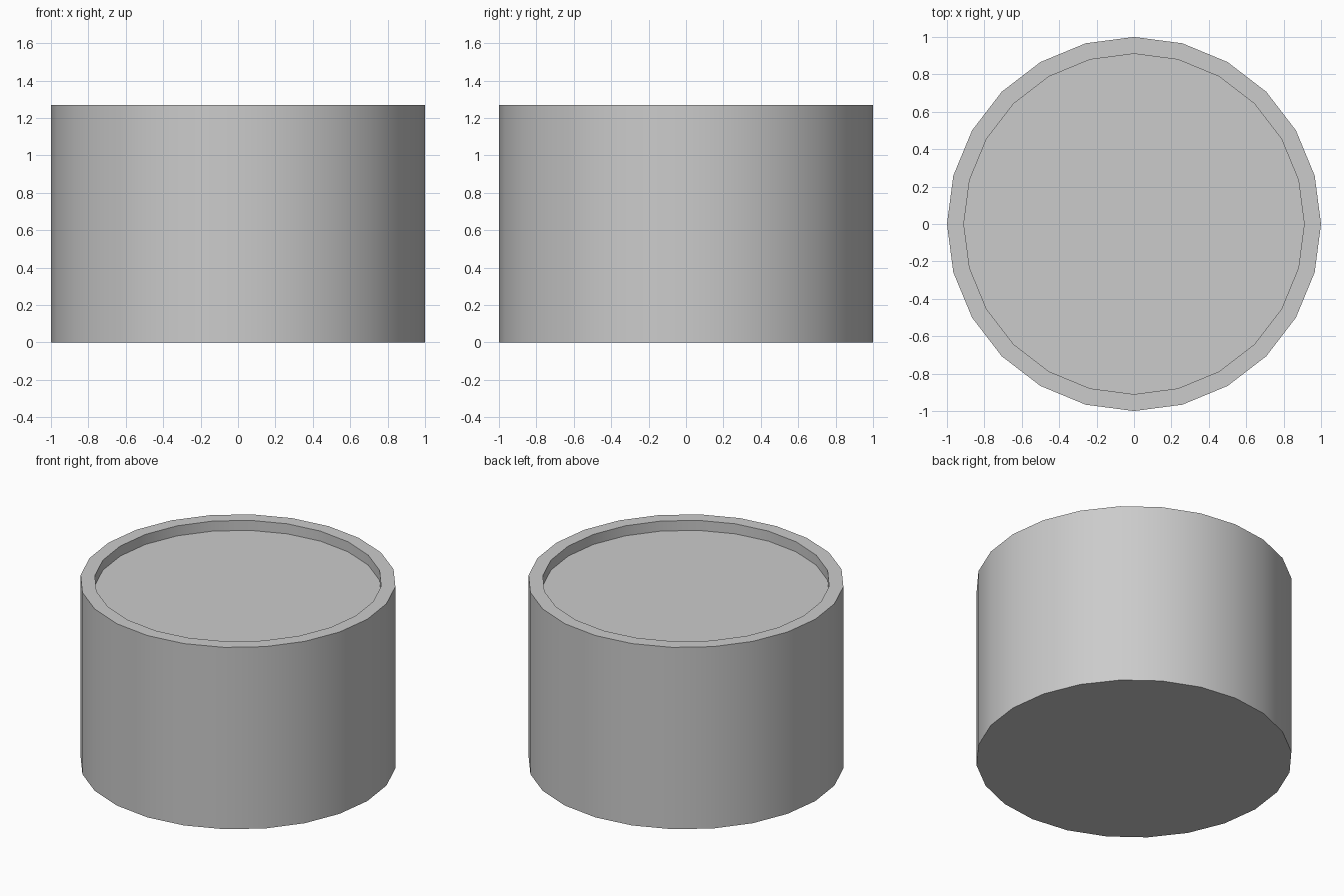
import bpy, bmesh, math

if "Cube" in bpy.data.objects:
    bpy.data.objects.remove(bpy.data.objects["Cube"])

SIDES = 24
# Lathe profile (radius, height): outer wall, flat rim, shallow recess
PROFILE = [(1.0, 0.0), (1.0, 1.27), (0.91, 1.27), (0.91, 1.20)]

bm = bmesh.new()
rings = [[bm.verts.new((r * math.cos(2 * math.pi * i / SIDES),
                        r * math.sin(2 * math.pi * i / SIDES), z))
          for i in range(SIDES)] for r, z in PROFILE]

# Walls and rim between neighbouring rings
for low, high in zip(rings, rings[1:]):
    for i in range(SIDES):
        j = (i + 1) % SIDES
        bm.faces.new((low[i], low[j], high[j], high[i]))

# Underside and recessed top
bm.faces.new(rings[0][::-1])
bm.faces.new(rings[-1])

mesh = bpy.data.meshes.new("round_drum")
bm.to_mesh(mesh)
bm.free()
drum = bpy.data.objects.new("round_drum", mesh)
bpy.context.collection.objects.link(drum)

# Smooth round walls, crisp rims
bpy.context.view_layer.objects.active = drum
drum.select_set(True)
bpy.ops.object.shade_smooth_by_angle(angle=math.radians(30))
